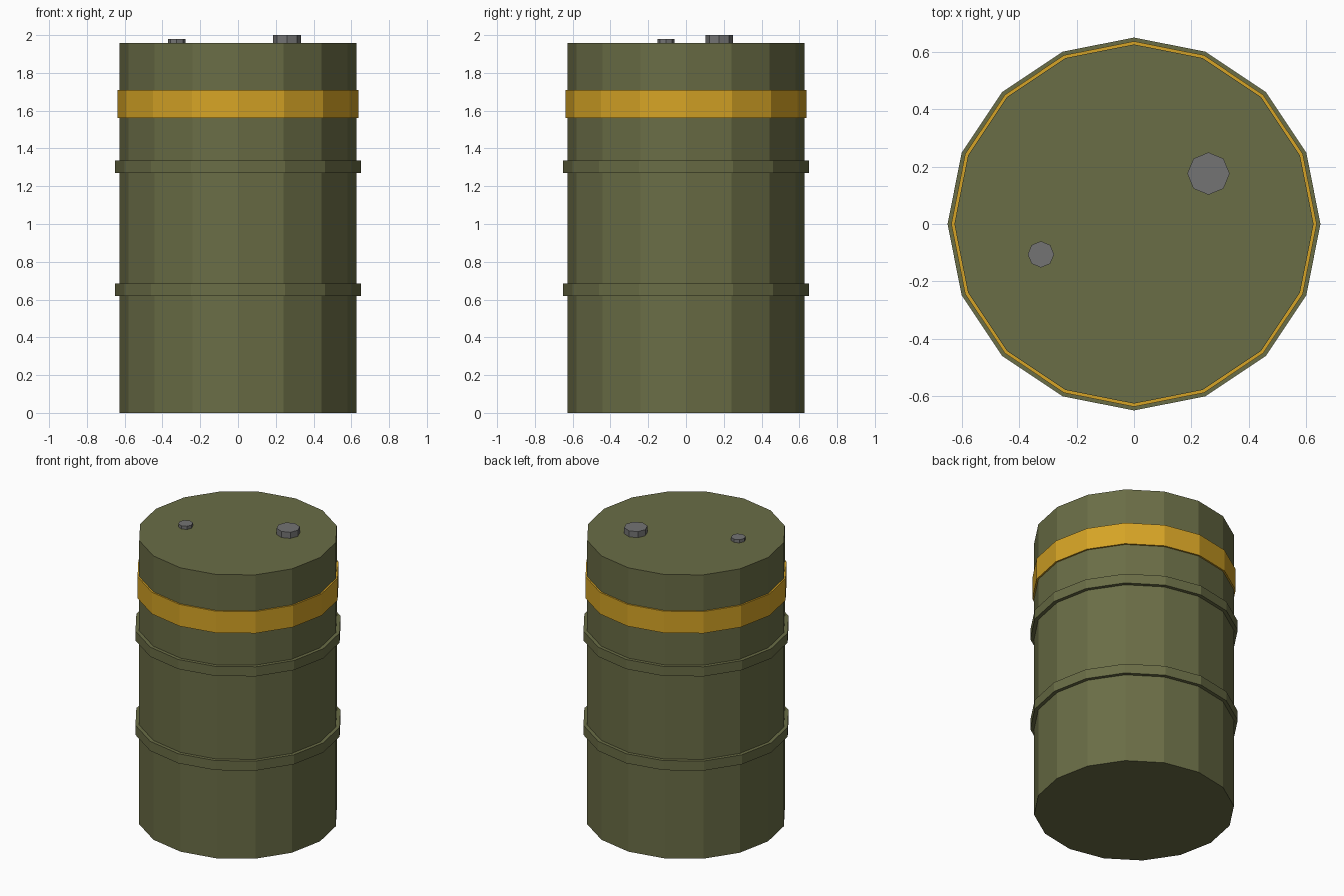
import bpy

if "Cube" in bpy.data.objects:
    bpy.data.objects.remove(bpy.data.objects["Cube"])


def material(name, rgb):
    m = bpy.data.materials.new(name)
    m.diffuse_color = (*rgb, 1.0)
    m.use_nodes = True
    m.node_tree.nodes["Principled BSDF"].inputs["Base Color"].default_value = m.diffuse_color
    return m


olive = material("olive paint", (0.144, 0.153, 0.061))
yellow = material("yellow stripe paint", (0.67, 0.37, 0.019))
grey = material("grey metal", (0.175, 0.175, 0.175))


def prism(name, sides, radius, z0, z1, mat, x=0.0, y=0.0):
    """Flat-shaded upright prism with a corner pointing along +x."""
    bpy.ops.mesh.primitive_cylinder_add(
        vertices=sides, radius=radius, depth=z1 - z0,
        location=(x, y, (z0 + z1) / 2))
    ob = bpy.context.object
    ob.name = name
    ob.data.materials.append(mat)
    return ob


# Drum body
prism("drum_body", 16, 0.627, 0.0, 1.958, olive)

# Raised rolling hoops
for name, z in (("lower_hoop", 0.652), ("upper_hoop", 1.302)):
    prism(name, 16, 0.651, z - 0.033, z + 0.033, olive)

# Painted warning band
prism("warning_band", 16, 0.638, 1.56, 1.71, yellow)

# Bung caps on the lid
prism("large_bung_cap", 8, 0.074, 1.94, 2.0, grey, 0.26, 0.176)
prism("small_bung_cap", 8, 0.046, 1.94, 1.98, grey, -0.325, -0.106)
